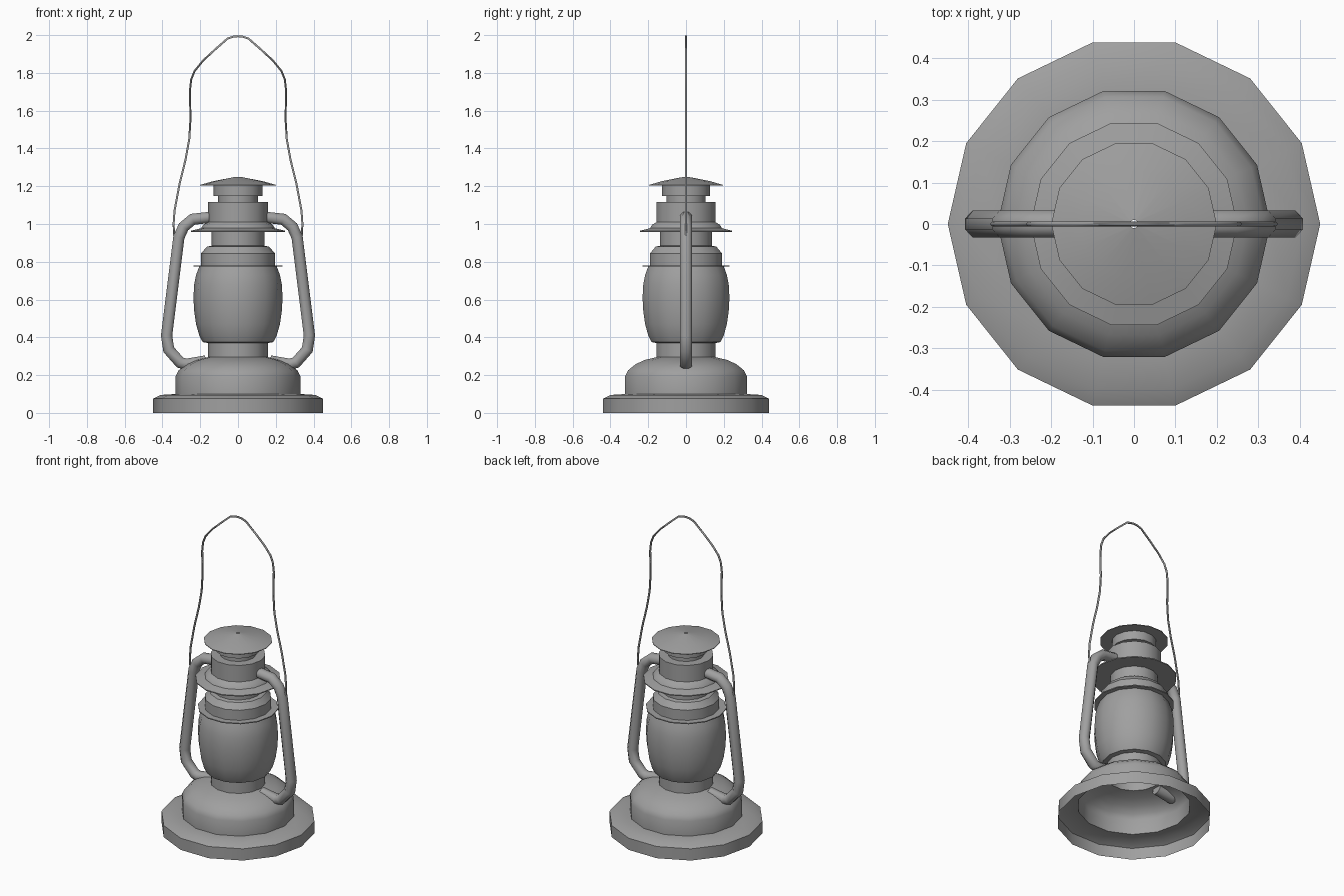
import bpy, bmesh
from math import sin, cos, pi, radians
from mathutils import Vector

if "Cube" in bpy.data.objects:
    bpy.data.objects.remove(bpy.data.objects["Cube"], do_unlink=True)

GREY = (0.35, 0.35, 0.35, 1)
metal = bpy.data.materials.new("lantern grey")
metal.use_nodes = True
metal.diffuse_color = GREY
metal.node_tree.nodes["Principled BSDF"].inputs["Base Color"].default_value = GREY
SIDES = 14


def finish(name, bm, angle=32):
    bmesh.ops.recalc_face_normals(bm, faces=bm.faces)
    mesh = bpy.data.meshes.new(name)
    bm.to_mesh(mesh)
    bm.free()
    mesh.materials.append(metal)
    ob = bpy.data.objects.new(name, mesh)
    bpy.context.collection.objects.link(ob)
    bpy.ops.object.select_all(action='DESELECT')
    ob.select_set(True)
    bpy.context.view_layer.objects.active = ob
    bpy.ops.object.shade_smooth_by_angle(angle=radians(angle))
    return ob


def bridge(bm, rings):
    for a, b in zip(rings, rings[1:]):
        n = len(a)
        for i in range(n):
            bm.faces.new((a[i], a[(i + 1) % n], b[(i + 1) % n], b[i]))


def lathe(name, profile):
    # open shell of revolution from (radius, height) points
    bm = bmesh.new()
    turns = [2 * pi * i / SIDES for i in range(SIDES)]
    bridge(bm, [[bm.verts.new((r * cos(a), r * sin(a), z)) for a in turns]
                for r, z in profile])
    return finish(name, bm)


def tube(name, path, rx, ry, sides, angle=32):
    # mitred tube along a path of (x, z) points
    pts = [Vector((x, 0, z)) for x, z in path]
    bm = bmesh.new()
    rings = []
    for i, p in enumerate(pts):
        before = (p - pts[max(i - 1, 0)]).normalized()
        after = (pts[min(i + 1, len(pts) - 1)] - p).normalized()
        t = (before + after).normalized()
        stretch = 1 / max(t.dot(after if after.length else before), 0.5)
        out = Vector((-t.z, 0, t.x)) * rx * stretch
        ring = []
        for k in range(sides):
            a = 2 * pi * (k + 0.5) / sides
            ring.append(bm.verts.new(p + out * cos(a) + Vector((0, ry * sin(a), 0))))
        rings.append(ring)
    bridge(bm, rings)
    bm.faces.new(rings[0])
    bm.faces.new(rings[-1])
    return finish(name, bm, angle)


# Hollow foot and fuel tank
lathe("base_foot", [(0.45, 0), (0.45, 0.075), (0.41, 0.095), (0.33, 0.1)])
lathe("fuel_tank", [(0.33, 0.1), (0.33, 0.195), (0.315, 0.225), (0.275, 0.257),
                    (0.225, 0.28), (0.16, 0.295)])
lathe("burner_neck", [(0.16, 0.295), (0.16, 0.37)])

# Glass globe
lathe("globe", [(0.16, 0.37), (0.187, 0.375), (0.205, 0.41), (0.222, 0.47),
                (0.232, 0.54), (0.236, 0.61), (0.232, 0.68), (0.222, 0.73),
                (0.205, 0.775)])

# Ring and shoulder above the globe
lathe("globe_ring", [(0.195, 0.774), (0.235, 0.774), (0.235, 0.78), (0.195, 0.78)])
lathe("shoulder", [(0.195, 0.775), (0.195, 0.845), (0.165, 0.88), (0.14, 0.885)])
lathe("upper_neck", [(0.14, 0.885), (0.14, 0.96)])

# Brim, collar and vented cap
lathe("brim", [(0.14, 0.96), (0.25, 0.958), (0.25, 0.964), (0.195, 0.978),
               (0.185, 0.995), (0.16, 1.01)])
lathe("collar", [(0.16, 1.01), (0.16, 1.116), (0.105, 1.116)])
lathe("vent_neck", [(0.105, 1.116), (0.105, 1.147), (0.13, 1.147), (0.13, 1.203)])
lathe("cap", [(0.13, 1.203), (0.2, 1.203), (0.2, 1.207), (0.13, 1.227), (0.01, 1.25)])

# Side air tubes
arm = [(0.15, 1.035), (0.24, 1.025), (0.288, 0.985), (0.313, 0.93), (0.378, 0.41),
       (0.367, 0.335), (0.307, 0.267), (0.275, 0.257), (0.17, 0.275)]
for side, sign in (("left", 1), ("right", -1)):
    tube(side + "_air_tube", [(sign * x, z) for x, z in arm], 0.032, 0.035, 8, 50)

# Wire carrying handle
half = [(0.338, 0.94), (0.341, 1.0), (0.336, 1.07), (0.31, 1.21), (0.278, 1.34),
        (0.258, 1.45), (0.252, 1.55), (0.254, 1.71), (0.248, 1.765), (0.23, 1.81),
        (0.185, 1.865), (0.12, 1.925), (0.055, 1.982), (0.025, 1.992)]
wire = half + [(0, 1.994)] + [(-x, z) for x, z in reversed(half)]
tube("wire_handle", wire, 0.006, 0.006, 6, 60)
